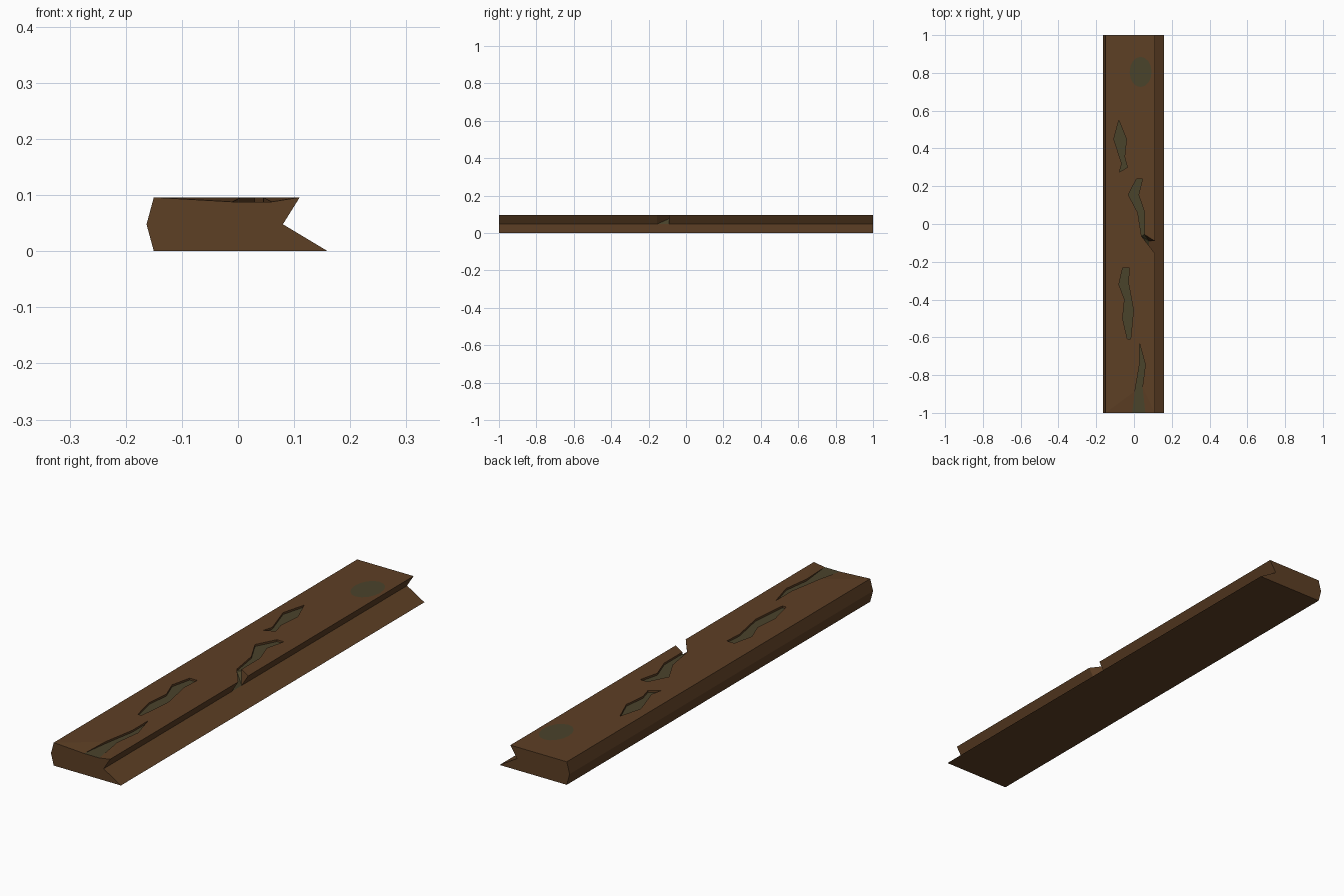
import bpy, bmesh, math
from mathutils import Vector
from mathutils.geometry import tessellate_polygon

if "Cube" in bpy.data.objects:
    bpy.data.objects.remove(bpy.data.objects["Cube"])

TOP, FLOOR, GROOVE = 0.096, 0.088, 0.048


def material(name, rgb):
    m = bpy.data.materials.new(name)
    m.diffuse_color = (*rgb, 1)
    m.use_nodes = True
    m.node_tree.nodes["Principled BSDF"].inputs["Base Color"].default_value = m.diffuse_color
    return m


bm = bmesh.new()


def face(points, mat=0):
    f = bm.faces.new([bm.verts.new(p) for p in points])
    f.material_index = mat


def fill(loops, mat=0):
    # Tessellate in plan, then build with the real heights
    pts = [p for loop in loops for p in loop]
    flat = [[Vector((p[0], p[1], 0)) for p in loop] for loop in loops]
    for tri in tessellate_polygon(flat):
        a, b, c = [Vector(pts[i]) for i in tri]
        if (b - a).cross(c - a).z < 0:
            b, c = c, b
        face((a, b, c), mat)


def at(points, z):
    return [(x, y, z) for x, y in points]


def walls(upper, lower, closed=True):
    n = len(upper)
    for i in range(n if closed else n - 1):
        j = (i + 1) % n
        ring = [upper[i], upper[j], lower[j], lower[i]]
        face(list(dict.fromkeys(ring)))


# Crack outlines: two closed ones, one open to the front, one open to the side
closed_cracks = [
    [(-.08, .55), (-.04, .45), (-.05, .355), (-.035, .3), (-.077, .275),
     (-.065, .32), (-.107, .45)],
    [(-.06, -.233), (-.025, -.233), (-.03, -.31), (-.003, -.455), (-.018, -.61),
     (-.035, -.61), (-.06, -.5), (-.05, -.4), (-.08, -.32)],
]
front_crack = [(-.01, -1), (.005, -.885), (.03, -.74), (.03, -.635),
               (.06, -.745), (.045, -.86), (.06, -1)]
side_crack = [(.11, -.155), (.04, -.065), (.02, .06), (-.03, .155), (.013, .238),
              (.045, .238), (.024, .155), (.055, .065), (.055, -.055), (.11, -.09)]
knot = [(.035 + .058 * math.cos(i * math.tau / 16), .805 + .08 * math.sin(i * math.tau / 16), TOP)
        for i in range(16)]

front_top, front_low = at(front_crack, TOP), at(front_crack, FLOOR)
front_top[0], front_top[-1] = front_low[0], front_low[-1]
side_top, side_low = at(side_crack, TOP), at(side_crack, FLOOR)
side_low[0], side_low[-1] = (.08, -.155, GROOVE), (.08, -.09, GROOVE)

# Top surface with crack and knot openings
outer = [(-.15, -1, TOP), *front_top, (.11, -1, TOP), *side_top, (.11, 1, TOP), (-.15, 1, TOP)]
fill([outer, knot] + [at(c, TOP) for c in closed_cracks])
face(knot, 1)

# Crack walls and floors
for c in closed_cracks:
    walls(at(c, TOP), at(c, FLOOR))
    fill([at(c, FLOOR)], 1)
walls(front_top, front_low, False)
fill([front_low], 1)
walls(side_top, side_low, False)
fill([side_low], 1)

# Left side and underside
left = [(-.15, TOP), (-.163, GROOVE), (-.15, 0), (.16, 0)]
for (x0, z0), (x1, z1) in zip(left, left[1:]):
    face([(x0, -1, z0), (x0, 1, z0), (x1, 1, z1), (x1, -1, z1)])

# Right side: lower lip, and upper slope broken by the side crack
face([(.16, -1, 0), (.16, 1, 0), (.08, 1, GROOVE), (.08, -.09, GROOVE),
      (.08, -.155, GROOVE), (.08, -1, GROOVE)])
for y0, y1 in ((-1, -.155), (-.09, 1)):
    face([(.08, y0, GROOVE), (.08, y1, GROOVE), (.11, y1, TOP), (.11, y0, TOP)])

# Ends
end = [(-.163, GROOVE), (-.15, 0), (.16, 0), (.08, GROOVE), (.11, TOP)]
face([(x, -1, z) for x, z in end] + [front_low[-1], front_low[0], (-.15, -1, TOP)])
face([(x, 1, z) for x, z in end] + [(-.15, 1, TOP)])

bmesh.ops.remove_doubles(bm, verts=bm.verts[:], dist=1e-5)
bmesh.ops.recalc_face_normals(bm, faces=bm.faces[:])
mesh = bpy.data.meshes.new("wooden_plank")
bm.to_mesh(mesh)
bm.free()
mesh.materials.append(material("brown_wood", (0.11, 0.05, 0.018)))
mesh.materials.append(material("dark_grain", (0.068, 0.056, 0.024)))
plank = bpy.data.objects.new("wooden_plank", mesh)
bpy.context.collection.objects.link(plank)
